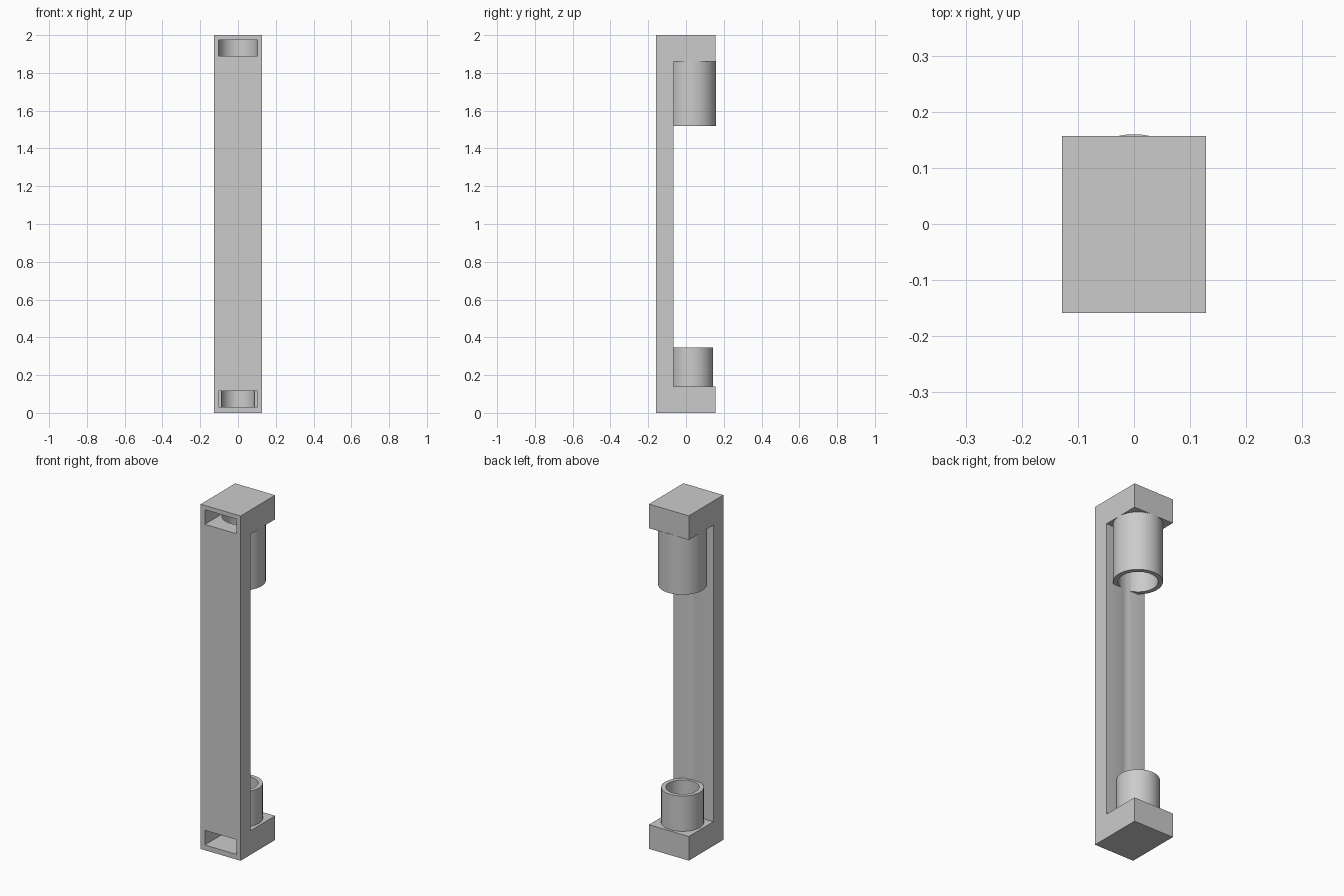
import bpy
import bmesh
import math
from mathutils import Matrix, Vector

cube = bpy.data.objects.get("Cube")
if cube:
    bpy.data.objects.remove(cube, do_unlink=True)

HALF_W, FRONT, BACK = 0.128, -0.159, 0.157
PLATE_Y = -0.067          # inner face of the long plate
BORE_Y = 0.032            # axis shared by both tubes
BORE_TOP, BORE_LOW = 0.103, 0.088
SEGMENTS = 64

grey = bpy.data.materials.new("plain_grey")
grey.use_nodes = True
grey.diffuse_color = (0.6, 0.6, 0.6, 1)
grey.node_tree.nodes["Principled BSDF"].inputs["Base Color"].default_value = (0.6, 0.6, 0.6, 1)


def make_object(name, bm):
    bmesh.ops.recalc_face_normals(bm, faces=bm.faces)
    mesh = bpy.data.meshes.new(name)
    bm.to_mesh(mesh)
    bm.free()
    mesh.materials.append(grey)
    obj = bpy.data.objects.new(name, mesh)
    bpy.context.collection.objects.link(obj)
    return obj


def box(name, x, y, z):
    bm = bmesh.new()
    bmesh.ops.create_cube(bm, size=1)
    size = Vector((x[1] - x[0], y[1] - y[0], z[1] - z[0]))
    centre = Vector((sum(x), sum(y), sum(z))) / 2
    bm.transform(Matrix.Translation(centre) @ Matrix.Diagonal(size).to_4x4())
    return make_object(name, bm)


def lathe(name, profile):
    """Spin a closed (radius, z) profile around the tube axis."""
    bm = bmesh.new()
    verts = [bm.verts.new((r, BORE_Y, z)) for r, z in profile]
    edges = [bm.edges.new((v, verts[i - 1])) for i, v in enumerate(verts)]
    bmesh.ops.spin(bm, geom=verts + edges, cent=(0, BORE_Y, 0), axis=(0, 0, 1),
                   angle=math.tau, steps=SEGMENTS, use_merge=True)
    bmesh.ops.remove_doubles(bm, verts=bm.verts, dist=1e-5)
    return make_object(name, bm)


def tube(name, inner, outer, z0, z1):
    return lathe(name, [(inner, z0), (outer, z0), (outer, z1), (inner, z1)])


def rod(name, radius, z0, z1):
    bm = bmesh.new()
    bmesh.ops.create_cone(bm, cap_ends=True, segments=SEGMENTS, radius1=radius,
                          radius2=radius, depth=z1 - z0)
    bm.transform(Matrix.Translation((0, BORE_Y, (z0 + z1) / 2)))
    return make_object(name, bm)


def select(obj):
    bpy.ops.object.select_all(action='DESELECT')
    obj.select_set(True)
    bpy.context.view_layer.objects.active = obj


def cut(target, cutter):
    cutter.hide_render = True
    mod = target.modifiers.new("cut", 'BOOLEAN')
    mod.operation, mod.solver, mod.object = 'DIFFERENCE', 'EXACT', cutter
    select(target)
    bpy.ops.object.modifier_apply(modifier=mod.name)
    bpy.data.objects.remove(cutter, do_unlink=True)


# C-shaped frame: long plate with a block at each end
outline = [(FRONT, 0), (BACK, 0), (BACK, 0.14), (PLATE_Y, 0.14),
           (PLATE_Y, 1.86), (BACK, 1.86), (BACK, 2), (FRONT, 2)]
bm = bmesh.new()
face = bm.faces.new([bm.verts.new((-HALF_W, y, z)) for y, z in outline])
side = bmesh.ops.extrude_face_region(bm, geom=[face])
bmesh.ops.translate(bm, vec=(2 * HALF_W, 0, 0),
                    verts=[g for g in side["geom"] if isinstance(g, bmesh.types.BMVert)])
frame = make_object("frame", bm)

# Long bore, which also leaves a shallow groove in the plate, and the lower bore
cut(frame, rod("upper_bore_cutter", BORE_TOP, 0.14, 1.975))
cut(frame, rod("lower_bore_cutter", BORE_LOW, 0.03, 0.16))

# Slots through the front into each bore
for z in ((0.03, 0.115), (1.89, 1.975)):
    cut(frame, box("slot_cutter", (-0.102, 0.102), (FRONT - 0.1, BORE_Y), z))

# Open tubes on the end blocks
upper_tube = tube("upper_tube", BORE_TOP, 0.128, 1.52, 1.863)
lower_tube = tube("lower_tube", BORE_LOW, 0.112, 0.13, 0.345)

for obj in (frame, upper_tube, lower_tube):
    select(obj)
    bpy.ops.object.shade_smooth_by_angle(angle=math.radians(30))
